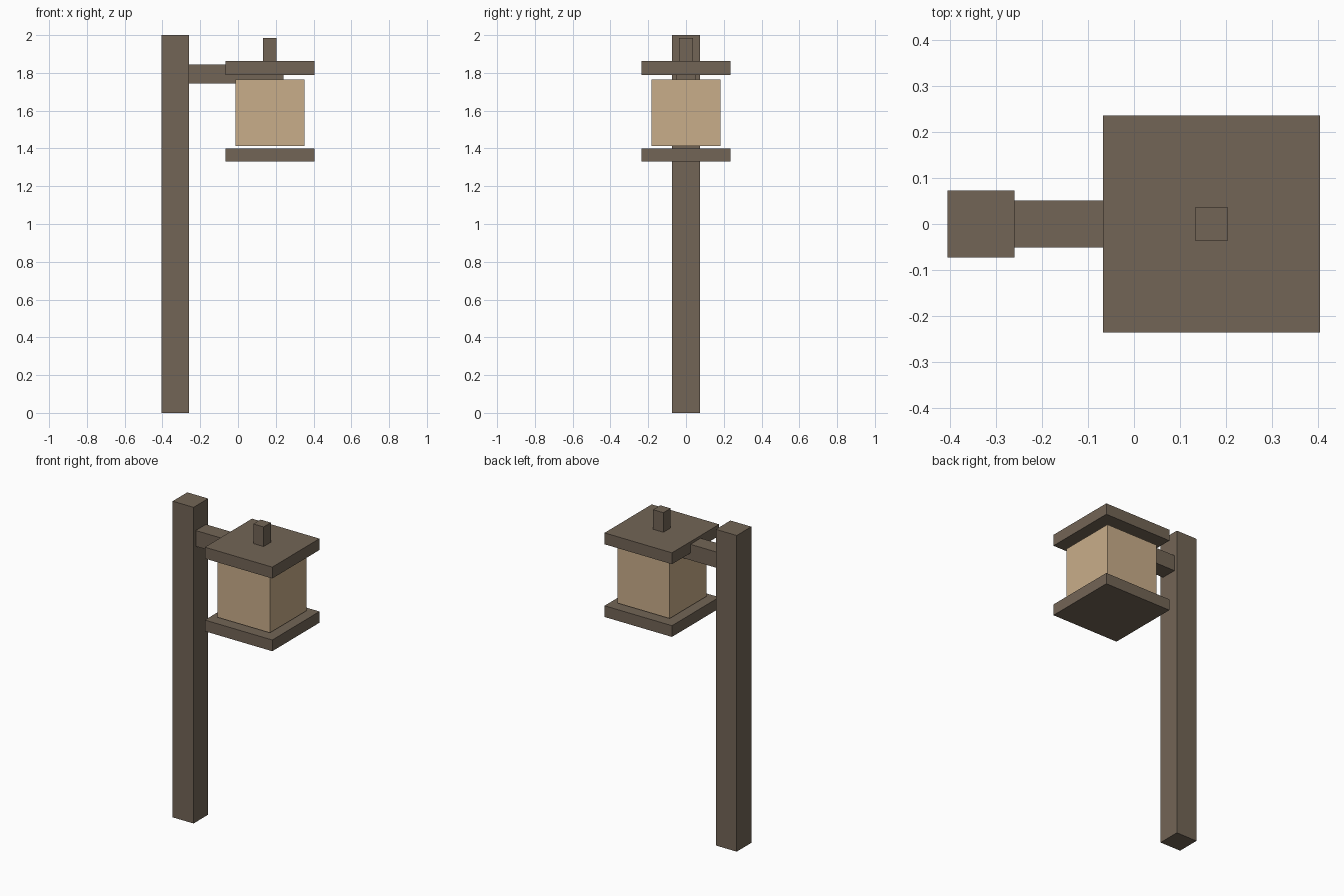
import bpy

default = bpy.data.objects.get("Cube")
if default:
    bpy.data.objects.remove(default, do_unlink=True)


def material(name, rgb):
    mat = bpy.data.materials.new(name)
    mat.use_nodes = True
    colour = (*rgb, 1)
    mat.diffuse_color = colour
    mat.node_tree.nodes["Principled BSDF"].inputs["Base Color"].default_value = colour
    return mat


dark_wood = material("dark_wood", (0.171, 0.130, 0.093))
warm_paper = material("warm_paper", (0.584, 0.423, 0.254))


def box(name, x, depth, z, mat):
    """Box spanning the x and z ranges, centred on y = 0."""
    bpy.ops.mesh.primitive_cube_add(
        size=1, location=(sum(x) / 2, 0, sum(z) / 2))
    obj = bpy.context.object
    obj.name = name
    obj.scale = (x[1] - x[0], depth, z[1] - z[0])
    bpy.ops.object.transform_apply(location=False, rotation=False, scale=True)
    obj.data.materials.append(mat)
    return obj


def lantern_box(name, width, z, mat):
    """Square box on the lantern's vertical axis."""
    axis = 0.169
    return box(name, (axis - width / 2, axis + width / 2), width, z, mat)


# Post and the arm that carries the lantern
box("post", (-0.406, -0.26), 0.146, (0, 2), dark_wood)
box("arm", (-0.26, 0.24), 0.102, (1.745, 1.845), dark_wood)

# Lantern, from the base up
lantern_box("lantern_base", 0.472, (1.33, 1.401), dark_wood)
lantern_box("lantern_shade", 0.366, (1.412, 1.765), warm_paper)
lantern_box("lantern_roof", 0.472, (1.79, 1.862), dark_wood)
lantern_box("roof_finial", 0.072, (1.862, 1.986), dark_wood)
